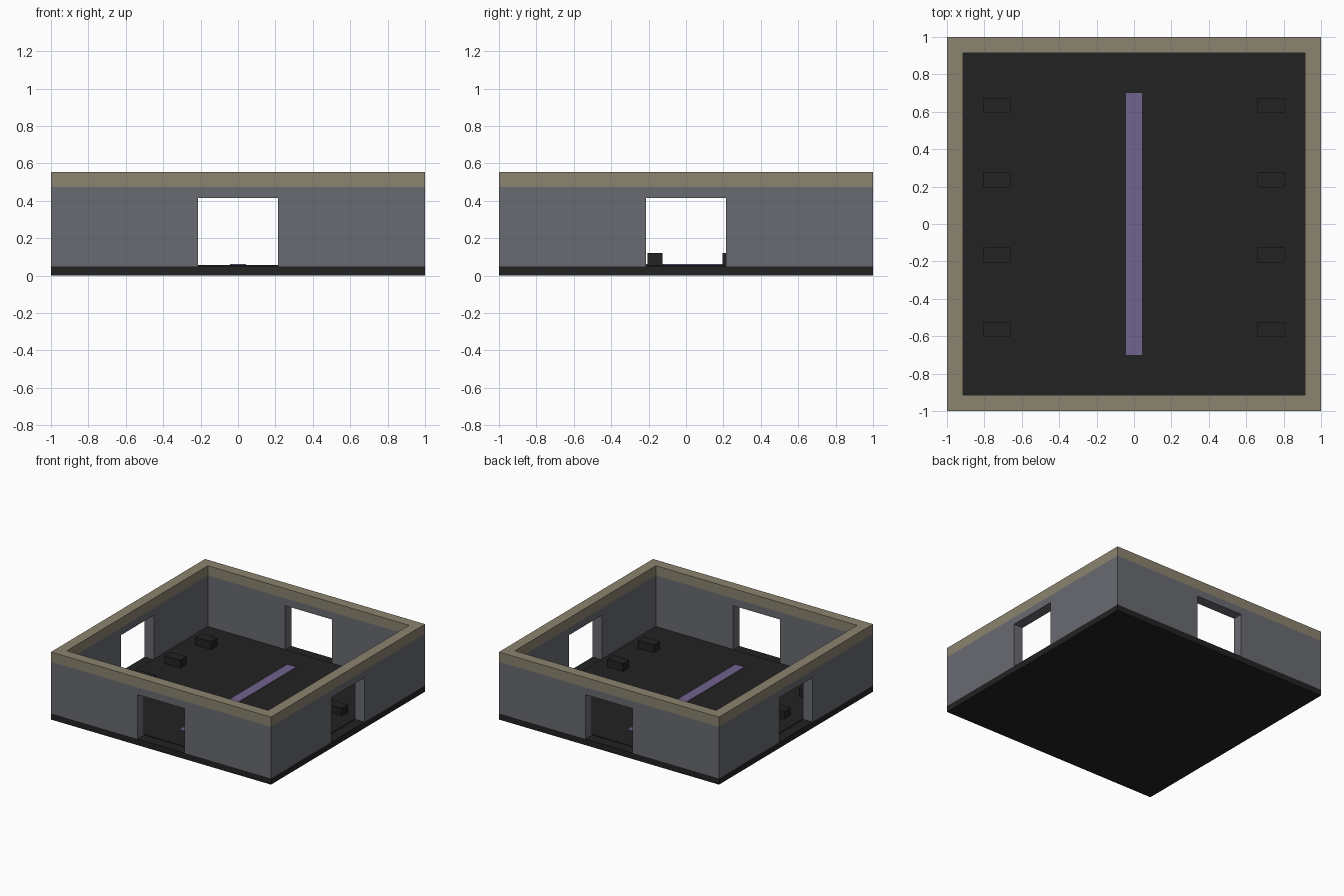
import bpy, bmesh
from math import pi
from mathutils import Matrix, Vector

if "Cube" in bpy.data.objects:
    bpy.data.objects.remove(bpy.data.objects["Cube"])


def material(name, hex_rgb):
    def lin(c):
        c /= 255
        return c / 12.92 if c <= 0.04045 else ((c + 0.055) / 1.055) ** 2.4
    m = bpy.data.materials.new(name)
    m.diffuse_color = [lin((hex_rgb >> s) & 255) for s in (16, 8, 0)] + [1]
    m.use_nodes = True
    m.node_tree.nodes["Principled BSDF"].inputs["Base Color"].default_value = m.diffuse_color
    return m


DARK = material("dark floor", 0x222222)
GREY = material("wall grey", 0x6A6B71)
TAN = material("trim tan", 0x8B8370)
PURPLE = material("strip purple", 0x71638F)


def finish(name, bm, mat):
    bmesh.ops.remove_doubles(bm, verts=bm.verts, dist=1e-5)
    bmesh.ops.recalc_face_normals(bm, faces=bm.faces)
    me = bpy.data.meshes.new(name)
    bm.to_mesh(me)
    bm.free()
    me.materials.append(mat)
    ob = bpy.data.objects.new(name, me)
    bpy.context.collection.objects.link(ob)
    return ob


def box(name, lo, hi, mat):
    lo, hi = Vector(lo), Vector(hi)
    bm = bmesh.new()
    bmesh.ops.create_cube(bm, size=1, matrix=Matrix.Translation((lo + hi) / 2)
                          @ Matrix.Diagonal((*(hi - lo), 1)))
    return finish(name, bm, mat)


def ring(name, profile, mat, outer=1.0, inner=0.915):
    """Four mitred sides; profile is a (x, z) outline, x = 1 marks the corner."""
    bm = bmesh.new()
    for k in range(4):
        rot = Matrix.Rotation(k * pi / 2, 3, 'Z')

        def loop(r):
            return [bm.verts.new(rot @ Vector((x * r if abs(x) == 1 else x, -r, z)))
                    for x, z in profile]
        a, b = loop(outer), loop(inner)
        bm.faces.new(a)
        bm.faces.new(b[::-1])
        n = len(a)
        for i in range(n):
            j = (i + 1) % n
            # the mitred ends stay open and weld to the next side
            if abs(profile[i][0]) == 1 and profile[i][0] == profile[j][0]:
                continue
            bm.faces.new((a[i], a[j], b[j], b[i]))
    return finish(name, bm, mat)


# Base slab and raised inner floor
box("base_slab", (-1, -1, 0), (1, 1, 0.05), DARK)
box("inner_floor", (-0.915, -0.915, 0.05), (0.915, 0.915, 0.056), DARK)

# Walls with a doorway in the middle of each side
D, DOOR_TOP, WALL_TOP = 0.215, 0.415, 0.475
ring("walls", [(-1, 0.05), (-D, 0.05), (-D, DOOR_TOP), (D, DOOR_TOP), (D, 0.05),
               (1, 0.05), (1, WALL_TOP), (-1, WALL_TOP)], GREY)

# Trim band on top of the walls
ring("top_trim", [(-1, WALL_TOP), (1, WALL_TOP), (1, 0.555), (-1, 0.555)], TAN)

# Coloured strip along the middle of the floor
box("floor_strip", (-0.042, -0.7, 0.056), (0.042, 0.7, 0.062), PURPLE)

# Two rows of low blocks
for side, x in (("left", -0.733), ("right", 0.733)):
    for i in range(4):
        y = -0.565 + 0.4 * i
        box(f"{side}_block_{i + 1}", (x - 0.073, y - 0.04, 0.05),
            (x + 0.073, y + 0.04, 0.12), DARK)
